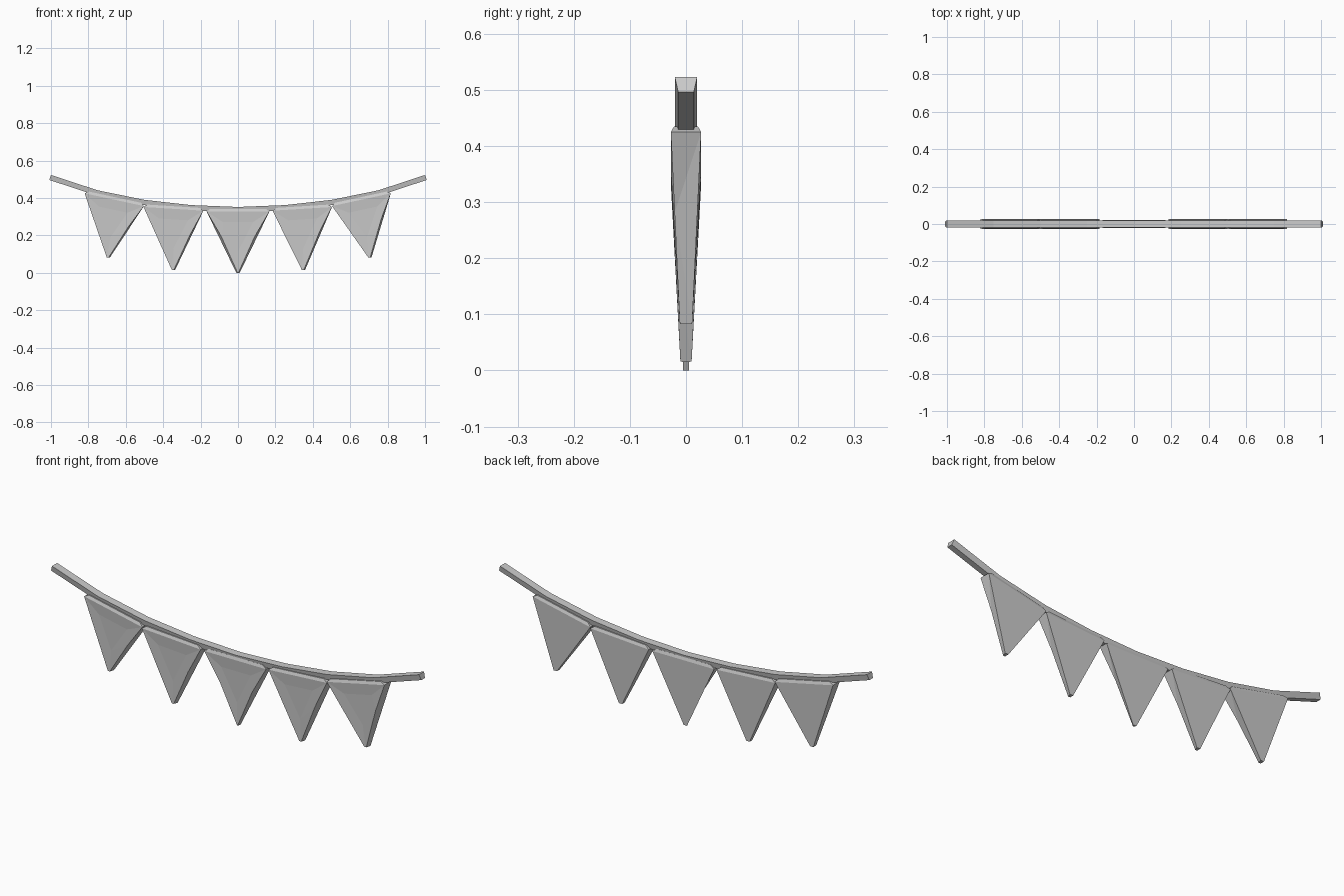
import bpy
from mathutils import Vector

if "Cube" in bpy.data.objects:
    bpy.data.objects.remove(bpy.data.objects["Cube"])


def make_object(name, verts, faces):
    mesh = bpy.data.meshes.new(name)
    mesh.from_pydata([tuple(v) for v in verts], [], faces)
    mesh.update()
    import bmesh
    bm = bmesh.new()
    bm.from_mesh(mesh)
    bmesh.ops.recalc_face_normals(bm, faces=bm.faces)
    bm.to_mesh(mesh)
    bm.free()
    obj = bpy.data.objects.new(name, mesh)
    bpy.context.collection.objects.link(obj)
    return obj


# Sagging cord: a four-sided section, wider on top, swept along the curve
half = [(0.25, 0.362), (0.5, 0.390), (0.75, 0.441), (1.0, 0.523)]
top_line = [(-x, z) for x, z in reversed(half)] + [(0, 0.352)] + half
cord_verts, cord_faces = [], []
for i, (x, z) in enumerate(top_line):
    a = Vector(top_line[max(i - 1, 0)])
    b = Vector(top_line[min(i + 1, len(top_line) - 1)])
    t = (b - a).normalized()
    lx, lz = x + t.y * 0.03, z - t.x * 0.028
    cord_verts += [(x, -0.02, z), (x, 0.02, z), (lx, 0.014, lz), (lx, -0.014, lz)]
    if i:
        o = 4 * i
        cord_faces += [(o - 4 + k, o - 4 + (k + 1) % 4, o + (k + 1) % 4, o + k)
                       for k in range(4)]
end = len(cord_verts) - 4
cord_faces += [(0, 1, 2, 3), (end, end + 1, end + 2, end + 3)]
make_object("cord", cord_verts, cord_faces)


def pennant(name, left, right, tip, depth, tip_depth, pinch):
    """Tapered flag: bevelled top, blunt tip, pinched front sides, dished front."""
    L, R, T = Vector(left), Vector(right), Vector(tip)
    along = (R - L).normalized()
    up = Vector((-along.y, along.x))
    w = 0.009
    tl, tr = T - Vector((w, 0)), T + Vector((w, 0))
    crown_l = L + along * 0.02 + up * 0.014
    crown_r = R - along * 0.02 + up * 0.014
    f = 0.42
    ml = L.lerp(tl, f) + Vector((pinch[0], 0))
    mr = R.lerp(tr, f) - Vector((pinch[1], 0))
    mid_depth = depth + (tip_depth - depth) * f
    front_tl = tl + Vector((w * 0.8 if pinch[0] else 0, 0))
    front_tr = tr - Vector((w * 0.8, 0))

    def p(v, y):
        return (v.x, y, v.y)

    verts = [p(L, -depth), p(R, -depth), p(mr, -mid_depth), p(front_tr, -tip_depth),
             p(front_tl, -tip_depth), p(ml, -mid_depth),
             p(L, depth), p(R, depth), p(tr, tip_depth), p(tl, tip_depth),
             p(crown_l, -depth * 0.8), p(crown_r, -depth * 0.8),
             p(crown_r, depth * 0.8), p(crown_l, depth * 0.8)]
    # shallow dished triangle in the front
    c = (L + R + T) / 3
    for v, y in ((L, depth), (R, depth), (T, tip_depth)):
        centre_depth = (2 * depth + tip_depth) / 3
        verts.append(p(c.lerp(v, 0.48), -(centre_depth + 0.48 * (y - centre_depth) - 0.003)))
    faces = [(0, 1, 15, 14), (1, 2, 15), (2, 3, 16), (2, 16, 15), (3, 4, 16),
             (4, 5, 16), (5, 14, 16), (5, 0, 14), (14, 15, 16),
             (6, 7, 8, 9), (3, 4, 9, 8),
             (1, 7, 2), (2, 7, 8), (2, 8, 3), (0, 5, 6), (5, 9, 6), (5, 4, 9),
             (0, 1, 11, 10), (7, 6, 13, 12), (1, 7, 12, 11), (6, 0, 10, 13),
             (10, 11, 12, 13)]
    return make_object(name, verts, faces)


# Five hanging flags
make_object_args = [
    ("flag_far_left", (-0.82, 0.425), (-0.503, 0.357), (-0.693, 0.083), 0.027, 0.011, (0, 0.010)),
    ("flag_left", (-0.505, 0.352), (-0.185, 0.332), (-0.345, 0.016), 0.027, 0.010, (0, 0.010)),
    ("flag_centre", (-0.168, 0.328), (0.168, 0.328), (0.0, 0.0), 0.022, 0.005, (0.014, 0.014)),
    ("flag_right", (0.185, 0.332), (0.503, 0.352), (0.35, 0.016), 0.027, 0.010, (0, 0.010)),
    ("flag_far_right", (0.503, 0.357), (0.817, 0.425), (0.705, 0.083), 0.027, 0.011, (0, 0.010)),
]
for args in make_object_args:
    pennant(*args)
